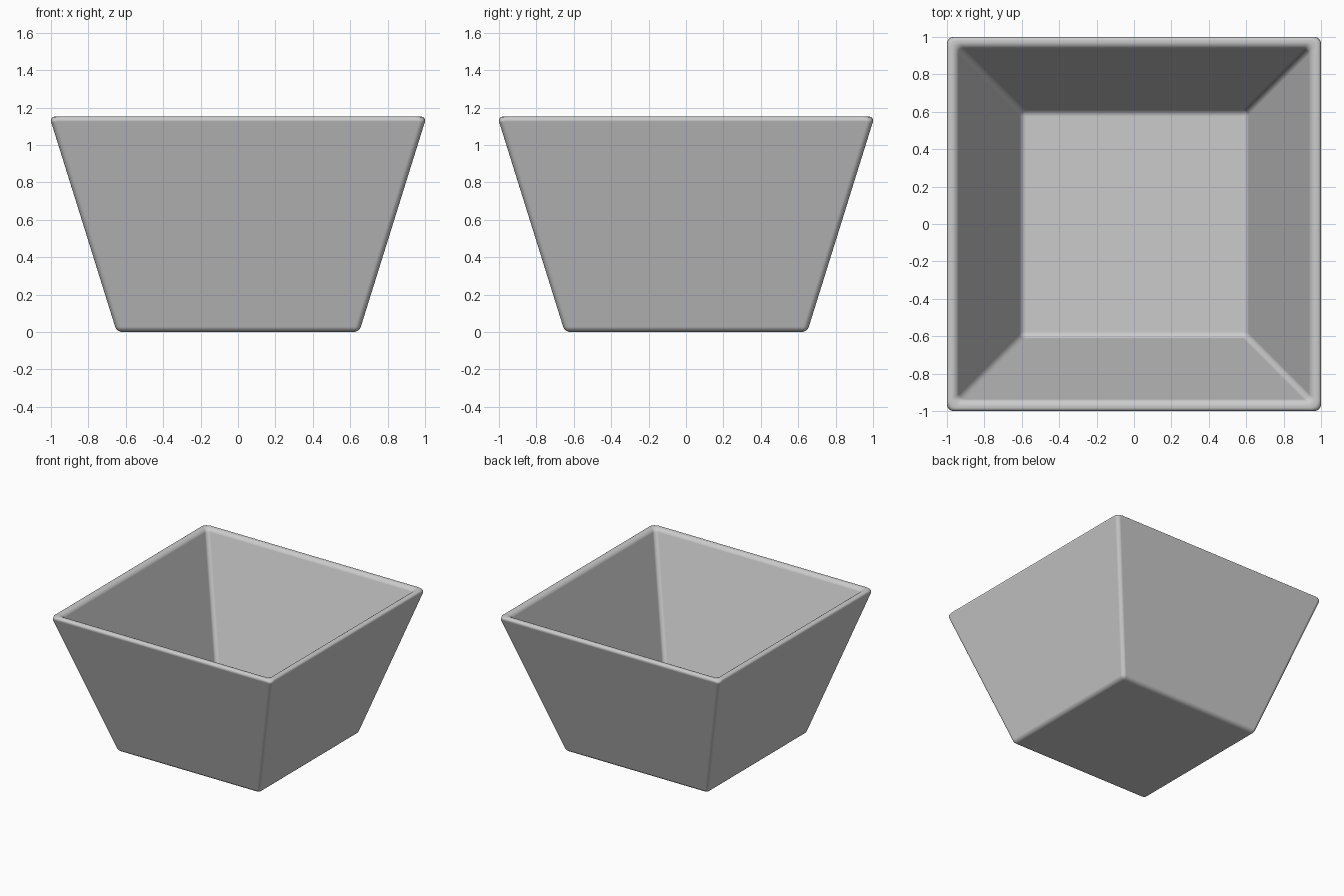
import bpy, bmesh, math

if "Cube" in bpy.data.objects:
    bpy.data.objects.remove(bpy.data.objects["Cube"])

H = 1.152       # overall height
FLOOR = 0.06    # floor thickness


def square(bm, half, z):
    return [bm.verts.new((sx * half, sy * half, z))
            for sx, sy in ((-1, -1), (1, -1), (1, 1), (-1, 1))]


# Tapered square bowl: outer base, outer rim, inner rim, inner floor
bm = bmesh.new()
rings = [square(bm, h, z) for h, z in
         ((0.648, 0), (1.008, H), (0.945, H), (0.604, FLOOR))]
for a, b in zip(rings, rings[1:]):
    for i in range(4):
        j = (i + 1) % 4
        bm.faces.new((a[i], a[j], b[j], b[i]))
bm.faces.new(rings[0][::-1])
bm.faces.new(rings[-1])
bmesh.ops.recalc_face_normals(bm, faces=bm.faces)
mesh = bpy.data.meshes.new("square_bowl")
bm.to_mesh(mesh)
bm.free()
bowl = bpy.data.objects.new("square_bowl", mesh)
bpy.context.collection.objects.link(bowl)

# Softly rounded edges
bev = bowl.modifiers.new("rounded_edges", 'BEVEL')
bev.width = 0.029
bev.segments = 4
bev.limit_method = 'NONE'
bev.harden_normals = True

bpy.context.view_layer.objects.active = bowl
bowl.select_set(True)
bpy.ops.object.shade_smooth()
